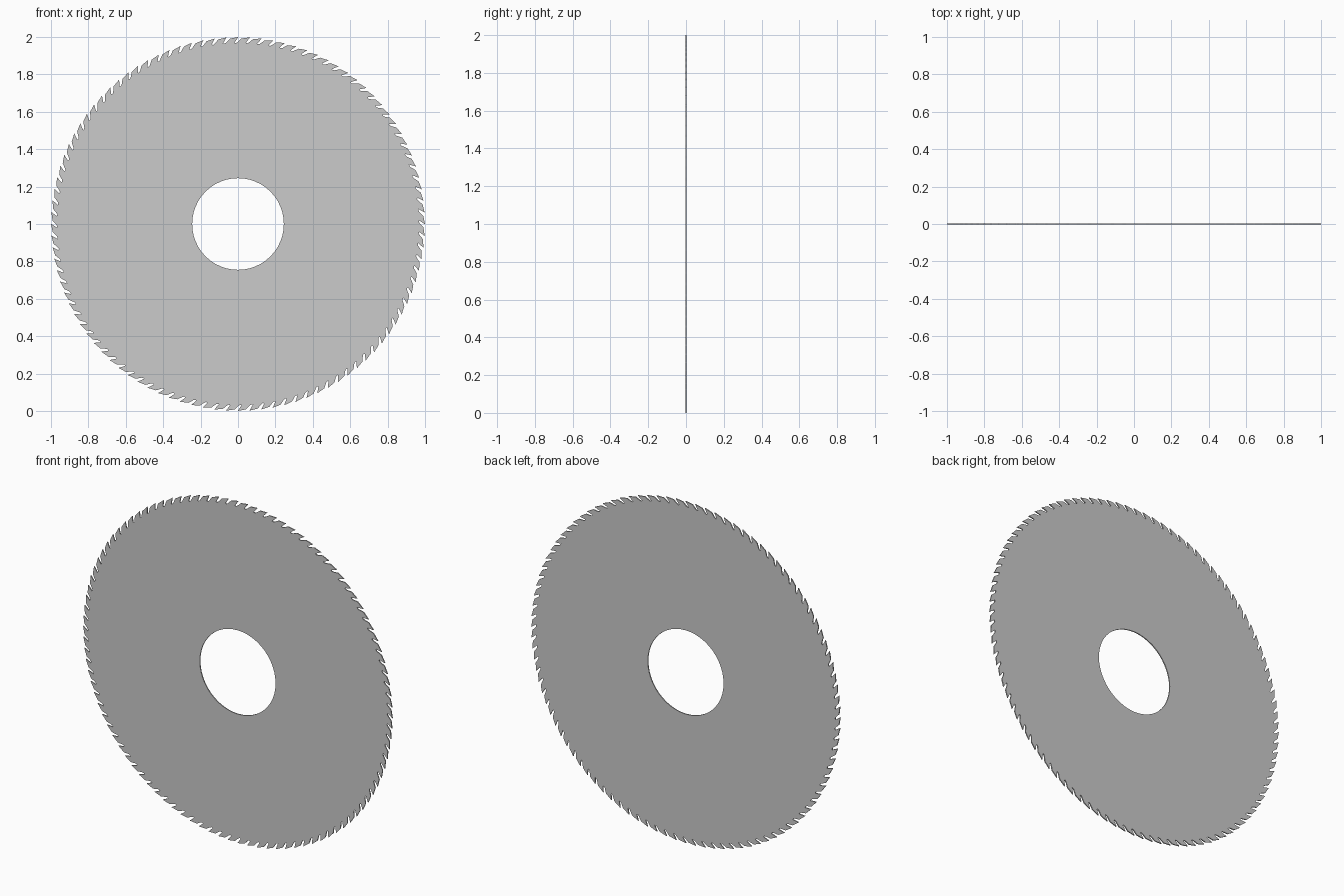
import bpy
import math

if "Cube" in bpy.data.objects:
    bpy.data.objects.remove(bpy.data.objects["Cube"])

TEETH = 100
HOLE_RADIUS = 0.245
THICKNESS = 0.006
STEP = 2 * math.pi / TEETH

# One tooth as (angle offset, radius): back end, gullet floor, undercut, tip
TOOTH = [(-0.019, 0.992), (0.004, 0.971), (0.012, 0.967), (0.020, 0.969), (-0.002, 1.0)]


def polar(angle, radius):
    return (radius * math.cos(angle), radius * math.sin(angle))


def add_loop(curve, points):
    spline = curve.splines.new('POLY')
    spline.points.add(len(points) - 1)
    for p, (x, y) in zip(spline.points, points):
        p.co = (x, y, 0, 1)
    spline.use_cyclic_u = True


# Flat filled outline: toothed rim with a round arbor hole
curve = bpy.data.curves.new("saw_blade", 'CURVE')
curve.dimensions = '2D'
curve.fill_mode = 'BOTH'
curve.extrude = THICKNESS / 2
add_loop(curve, [polar(i * STEP + a, r) for i in range(TEETH) for a, r in TOOTH])
add_loop(curve, [polar(i * math.pi / 24, HOLE_RADIUS) for i in range(48)])

# Stand the blade upright facing -y and turn it into a mesh
blade = bpy.data.objects.new("saw_blade", curve)
bpy.context.collection.objects.link(blade)
blade.rotation_euler = (math.pi / 2, 0, 0)
blade.location = (0, 0, 1)
bpy.context.view_layer.objects.active = blade
blade.select_set(True)
bpy.ops.object.convert(target='MESH')
bpy.ops.object.transform_apply(location=True, rotation=True, scale=True)
bpy.ops.object.shade_flat()
